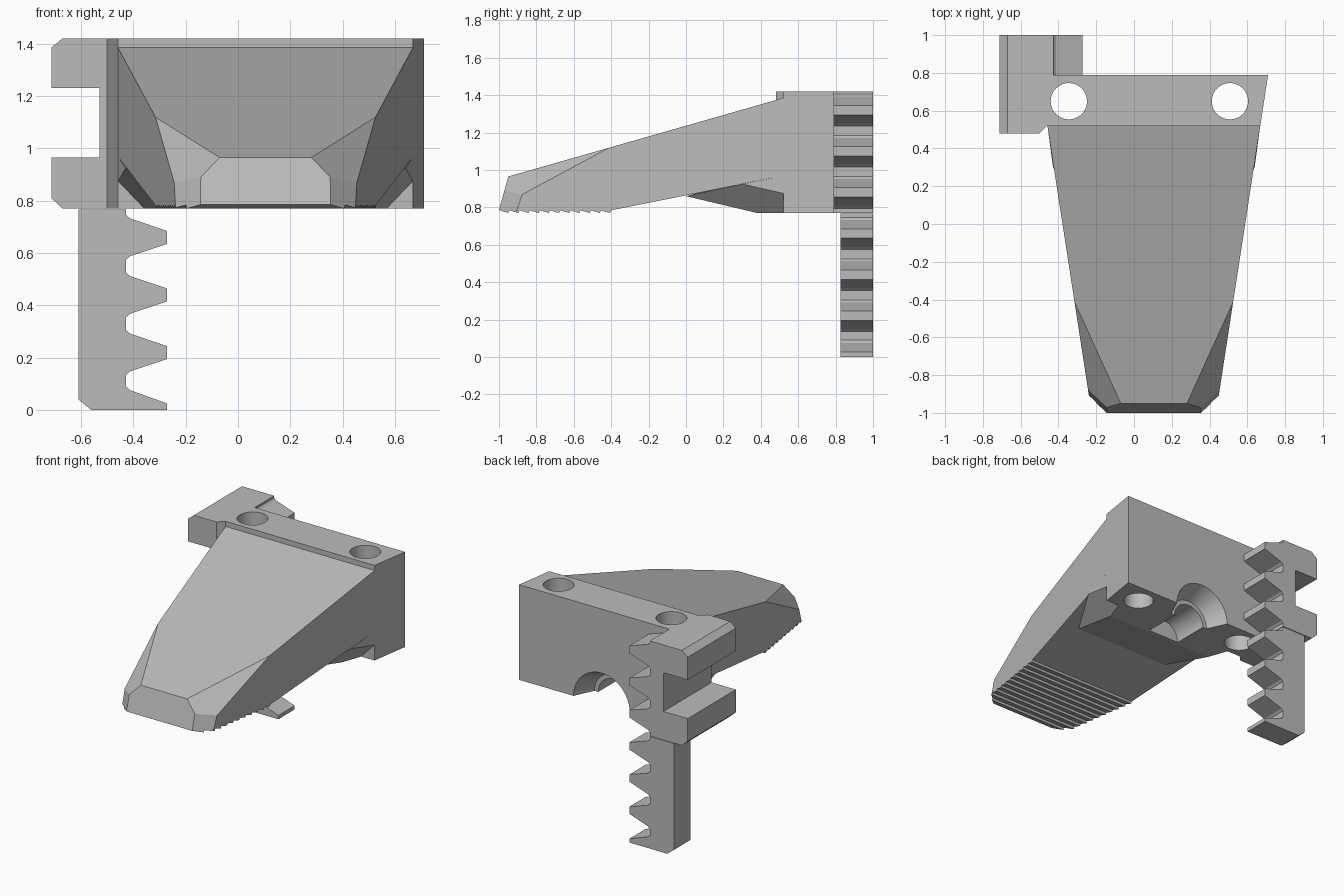
import bpy, bmesh, math
from mathutils import Vector

cube = bpy.data.objects.get("Cube")
if cube:
    bpy.data.objects.remove(cube, do_unlink=True)

grey = bpy.data.materials.new("plain grey")
grey.use_nodes = True
grey.diffuse_color = (0.5, 0.5, 0.5, 1)
grey.node_tree.nodes["Principled BSDF"].inputs["Base Color"].default_value = (0.5, 0.5, 0.5, 1)

MID = 0.105            # centre line of the jaw
FLOOR, TOP = 0.77, 1.42


def finish(bm, name, x=0):
    bmesh.ops.recalc_face_normals(bm, faces=bm.faces[:])
    mesh = bpy.data.meshes.new(name)
    bm.to_mesh(mesh)
    bm.free()
    obj = bpy.data.objects.new(name, mesh)
    obj.location.x = x
    mesh.materials.append(grey)
    bpy.context.collection.objects.link(obj)
    return obj


def prism(points, offset):
    """Extrude a closed outline by a vector."""
    bm = bmesh.new()
    face = bm.faces.new([bm.verts.new(p) for p in points])
    made = bmesh.ops.extrude_face_region(bm, geom=[face], use_keep_orig=True)
    bmesh.ops.translate(bm, vec=offset, verts=[v for v in made["geom"] if isinstance(v, bmesh.types.BMVert)])
    return bm


def slice_off(bm, a, b, c, keep):
    """Remove everything beyond the plane a-b-c and cap the cut."""
    a, b, c = Vector(a), Vector(b), Vector(c)
    normal = (b - a).cross(c - a).normalized()
    if normal.dot(Vector(keep) - a) > 0:
        normal = -normal
    cut = bmesh.ops.bisect_plane(bm, geom=bm.verts[:] + bm.edges[:] + bm.faces[:], dist=1e-5,
                                 plane_co=a, plane_no=normal, clear_outer=True)
    edges = [e for e in cut["geom_cut"] if isinstance(e, bmesh.types.BMEdge) and e.is_boundary]
    bmesh.ops.edgeloop_fill(bm, edges=edges)


def cutter(name, r1, r2, depth, loc, along_y=False):
    bpy.ops.mesh.primitive_cone_add(vertices=48, radius1=r1, radius2=r2, depth=depth, location=loc,
                                    rotation=(math.pi / 2 if along_y else 0, 0, 0))
    obj = bpy.context.object
    obj.name = name
    obj.hide_render = True
    obj.hide_set(True)
    return obj


def subtract(obj, tools):
    for tool in tools:
        mod = obj.modifiers.new(tool.name, "BOOLEAN")
        mod.operation, mod.solver, mod.object = "DIFFERENCE", "EXACT", tool


# Jaw: side profile with a serrated grip, tapered and faceted at the tip
profile = [(0.79, FLOOR), (0.79, TOP), (0.52, TOP), (0.52, 1.385), (-0.95, 0.965), (-1.0, 0.785)]
teeth, start, end = 11, -1.0, -0.4
pitch = (end - start) / teeth
for i in range(teeth):
    y = start + i * pitch
    profile += [(y + pitch * 0.9, FLOOR), (y + pitch, 0.784)]
profile += [(0.52, 0.968), (0.52, FLOOR)]
jaw = prism([(-0.8, y, z) for y, z in profile], (1.6, 0, 0))
inside = (0, 0, 1)
for s in (-1, 1):
    slice_off(jaw, (s * 0.605, 0.79, 1), (s * 0.345, -0.9, 1), (s * 0.345, -0.9, 0), inside)
    slice_off(jaw, (s * 0.418, -0.42, 1.115), (s * 0.175, -0.95, 0.965), (s * 0.25, -0.968, 0.89), inside)
    slice_off(jaw, (s * 0.345, -0.905, 0.78), (s * 0.25, -1.0, 0.78), (s * 0.25, -0.968, 0.89), inside)
jaw = finish(jaw, "jaw_body", MID)

# Hipped foot under the jaw
foot = bmesh.new()
for s in (-1, 1):
    for p in [(0.365, 0, 0.86), (0.534, 0.3, 0.925), (0.563, 0.52, 0.875), (0.563, 0.52, 0.968),
              (0.413, 0.38, FLOOR), (0.463, 0.521, FLOOR), (0.45, 0.521, 1.0)]:
        foot.verts.new((s * p[0], p[1], p[2]))
bmesh.ops.convex_hull(foot, input=foot.verts[:])
foot = finish(foot, "jaw_foot", MID)

# Screw holes and stepped bore at the back
holes = [cutter("screw_hole_cutter", 0.096, 0.096, 2, (x, 0.65, 1)) for x in (-0.345, 0.508)]
bores = [cutter("bore_mouth_cutter", 0.15, 0.215, 0.14, (0.085, 0.725, FLOOR), True),
         cutter("bore_cutter", 0.12, 0.12, 0.4, (0.085, 0.6, FLOOR), True)]
bores[0].rotation_euler.x = -math.pi / 2
subtract(jaw, holes + bores)
subtract(foot, bores)

# Slotted guide bracket on the right side
guide = [(-0.445, FLOOR), (-0.67, FLOOR), (-0.713, 0.81), (-0.713, 0.965), (-0.53, 0.965),
         (-0.53, 1.23), (-0.713, 1.23), (-0.713, 1.385), (-0.67, TOP), (-0.445, TOP)]
bracket = prism([(x, 0.48, z) for x, z in guide], (0, 0.52, 0))
slice_off(bracket, (-0.5, 0.48, 1), (-0.46, 0.52, 1), (-0.46, 0.52, 0), (-0.6, 0.8, 1))
finish(bracket, "guide_bracket")

# Toothed rack behind the jaw, wider where it joins the bracket
STEP = 0.22


def tooth_edge(first, count):
    pts = []
    for i in range(first, first + count):
        z = i * STEP
        pts += [(-0.427, z - 0.085), (-0.412, z - 0.072), (-0.272, z - 0.025),
                (-0.272, z + 0.025), (-0.412, z + 0.072), (-0.427, z + 0.085)]
    return pts


low = [(-0.56, 0.004), (-0.272, 0.004), (-0.272, 0.03), (-0.412, 0.08), (-0.427, 0.095)]
low += [(x, z + 0.004) for x, z in tooth_edge(1, 3)] + [(-0.427, FLOOR), (-0.61, FLOOR), (-0.61, 0.045)]
finish(prism([(x, 0.825, z - 0.004) for x, z in low], (0, 0.175, 0)), "rack_lower")
high = [(-0.53, FLOOR), (-0.427, FLOOR)] + tooth_edge(4, 3) + [(-0.427, TOP), (-0.53, TOP)]
finish(prism([(x, 0.785, z) for x, z in high], (0, 0.215, 0)), "rack_upper")

# Smooth the round bores, keep the facets crisp
for tool in holes + bores:
    for p in tool.data.polygons:
        p.use_smooth = len(p.vertices) == 4
